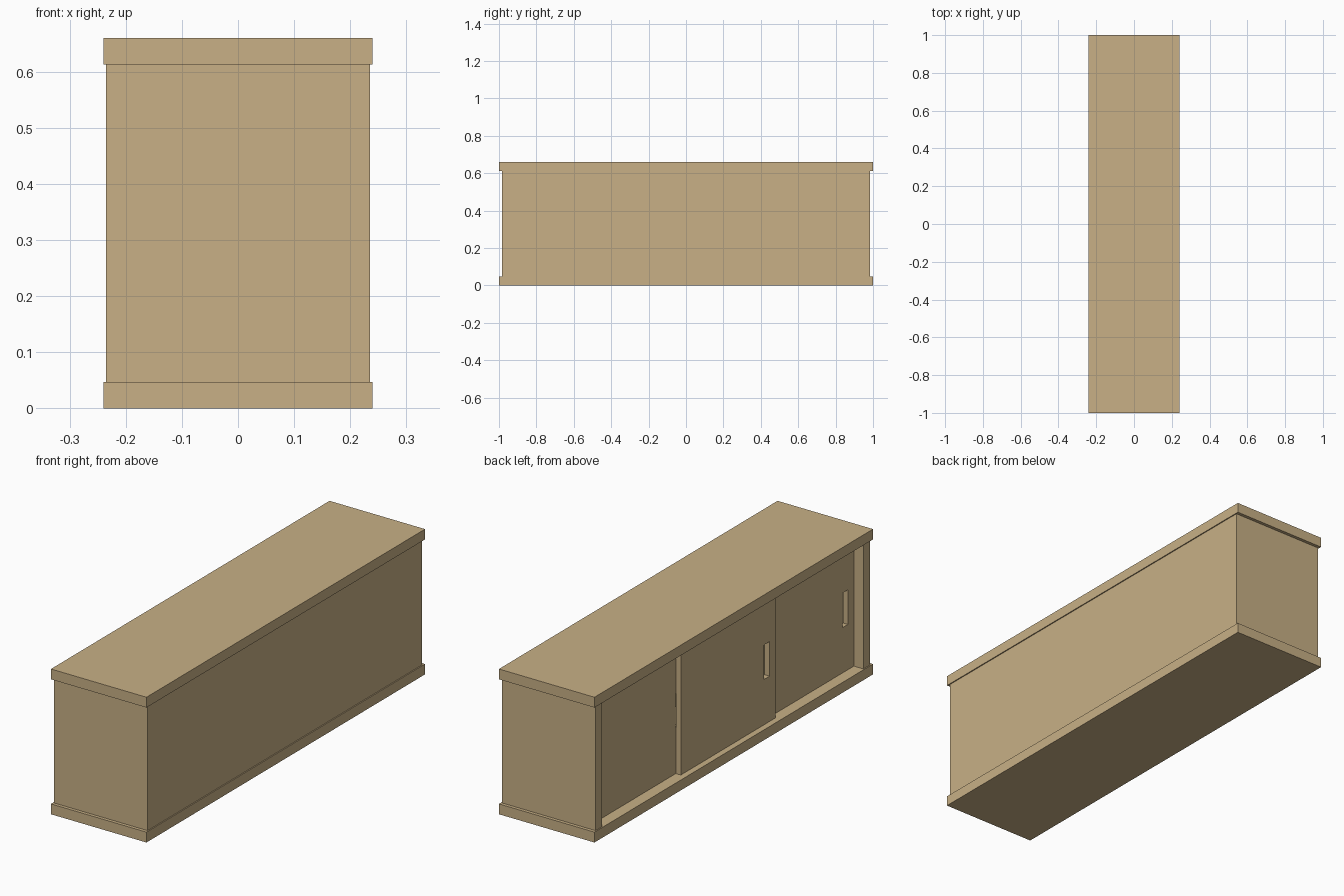
import bpy, bmesh

if "Cube" in bpy.data.objects:
    bpy.data.objects.remove(bpy.data.objects["Cube"])

W, L, H = 0.24, 1.0, 0.66      # half depth, half length, height
T = 0.047                      # board thickness
BX, BY = 0.235, 0.985          # body half sizes
D = 0.025                      # door thickness

wood = bpy.data.materials.new("wood")
wood.diffuse_color = (0.578, 0.434, 0.238, 1)
wood.use_nodes = True
wood.node_tree.nodes["Principled BSDF"].inputs["Base Color"].default_value = wood.diffuse_color


def finish(name, bm):
    bmesh.ops.recalc_face_normals(bm, faces=bm.faces)
    me = bpy.data.meshes.new(name)
    bm.to_mesh(me)
    bm.free()
    me.materials.append(wood)
    ob = bpy.data.objects.new(name, me)
    bpy.context.collection.objects.link(ob)
    return ob


def prism(name, outline, z0, z1):
    bm = bmesh.new()
    face = bm.faces.new([bm.verts.new((x, y, z0)) for x, y in outline])
    ext = bmesh.ops.extrude_face_region(bm, geom=[face], use_keep_orig=True)
    for v in ext["geom"]:
        if isinstance(v, bmesh.types.BMVert):
            v.co.z = z1
    return finish(name, bm)


def rect(a0, a1, b0, b1):
    return [(a0, b0), (a1, b0), (a1, b1), (a0, b1)]


def door(name, x, y0, y1):
    # board with a finger slot cut through near its y0 edge
    outer = rect(y0, y1, T, H - T)
    slot = rect(y0 + 0.043, y0 + 0.083, 0.253, 0.41)
    bm = bmesh.new()
    loops = [[bm.verts.new((px, a, b)) for a, b in ring]
             for px, ring in ((x, outer), (x + D, outer), (x + D, slot), (x, slot))]
    for i in range(4):
        p, q = loops[i], loops[(i + 1) % 4]
        for j in range(4):
            k = (j + 1) % 4
            bm.faces.new((p[j], p[k], q[k], q[j]))
    return finish(name, bm)


# Bottom and top boards
prism("base_board", rect(-W, W, -L, L), 0, T)
prism("top_board", rect(-W, W, -L, L), H - T, H)

# Side walls and back wall as one U-shaped shell, open towards -x
IY = BY - T
prism("carcass", [(-BX, -BY), (BX, -BY), (BX, BY), (-BX, BY),
                  (-BX, IY), (BX - T, IY), (BX - T, -IY), (-BX, -IY)], T, H - T)

# Three sliding doors on two tracks
front, rear, width = -0.212, -0.187, 0.68
door("sliding_door_middle", front, -width / 2, width / 2)
door("sliding_door_right", rear, -IY, -IY + width)
door("sliding_door_left", rear, IY - width, IY)
